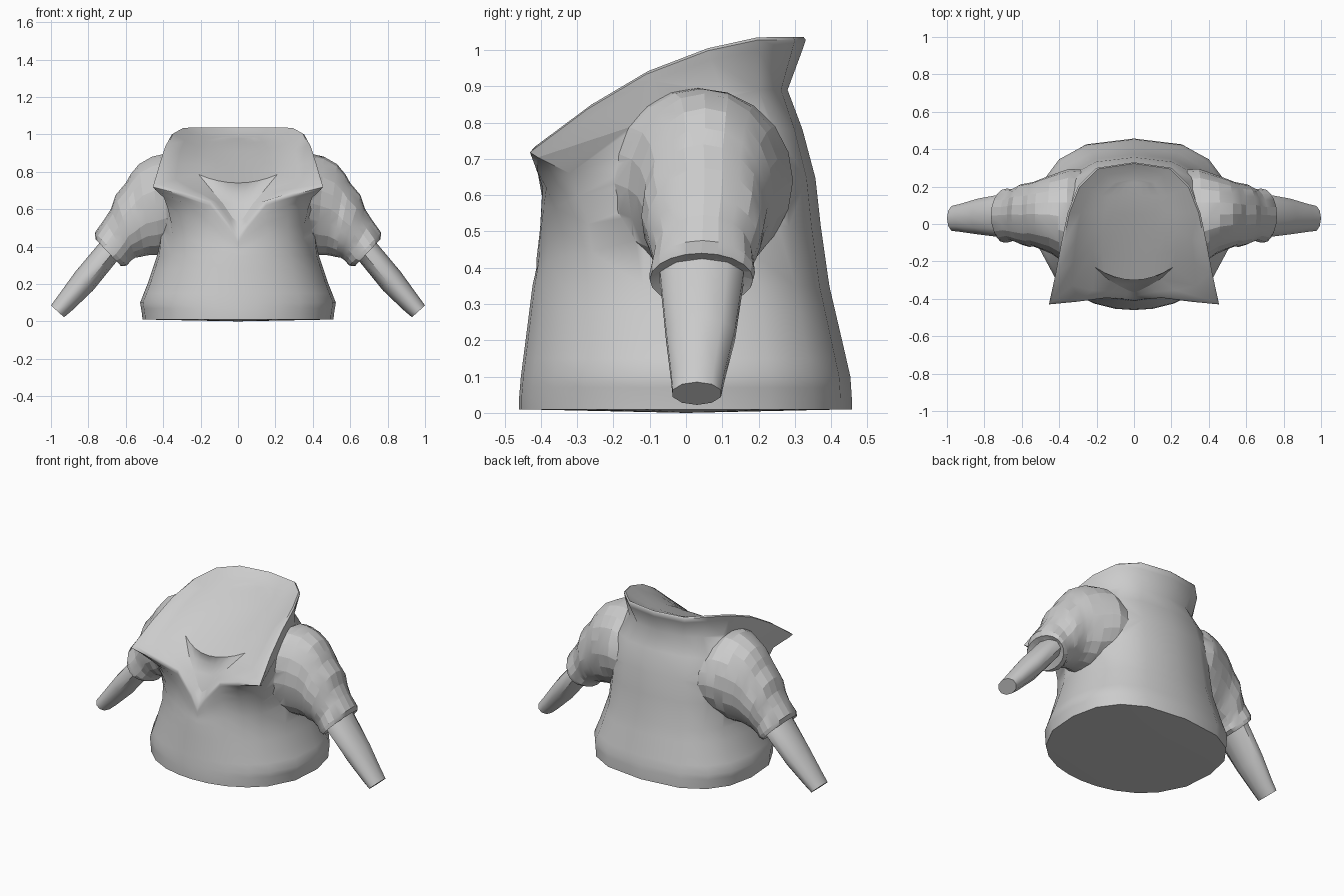
import bpy, bmesh, math
from mathutils import Vector

if "Cube" in bpy.data.objects:
    bpy.data.objects.remove(bpy.data.objects["Cube"])

grey = bpy.data.materials.new("cloth grey")
grey.diffuse_color = (0.6, 0.6, 0.6, 1)
grey.use_nodes = True
grey.node_tree.nodes["Principled BSDF"].inputs["Base Color"].default_value = grey.diffuse_color


def finish(name, bm, crease=()):
    """Clean the mesh, mark creases between the given points, make the object."""
    bmesh.ops.remove_doubles(bm, verts=bm.verts, dist=0.0005)
    bmesh.ops.recalc_face_normals(bm, faces=bm.faces)
    marked = {v for v in bm.verts if any((v.co - Vector(p)).length < 0.001 for p in crease)}
    for e in bm.edges:
        if e.verts[0] in marked and e.verts[1] in marked:
            e.smooth = False
    me = bpy.data.meshes.new(name)
    bm.to_mesh(me)
    bm.free()
    me.materials.append(grey)
    ob = bpy.data.objects.new(name, me)
    bpy.context.collection.objects.link(ob)
    return ob


def activate(ob):
    bpy.ops.object.select_all(action='DESELECT')
    ob.select_set(True)
    bpy.context.view_layer.objects.active = ob


def smooth(ob, angle):
    activate(ob)
    bpy.ops.object.shade_smooth_by_angle(angle=math.radians(angle))


def bridge(bm, rings, closed=True):
    """Join rows of points with quads and return the vertex rows."""
    rows = [[bm.verts.new(p) for p in r] for r in rings]
    for a, b in zip(rows, rows[1:]):
        n = len(a)
        for i in range(n if closed else n - 1):
            j = (i + 1) % n
            bm.faces.new((a[i], a[j], b[j], b[i]))
    return rows


def full(half):
    """Mirror a half ring running from back centre to front centre."""
    half = [Vector(p) for p in half]
    return half + [Vector((-p.x, p.y, p.z)) for p in half[-2:0:-1]]


# Torso outline by height: z, half width, back y, front y
BODY = [(0.01, 0.512, 0.457, -0.46), (0.04, 0.515, 0.457, -0.46), (0.10, 0.525, 0.453, -0.455),
        (0.20, 0.485, 0.43, -0.442), (0.35, 0.435, 0.395, -0.423), (0.50, 0.42, 0.373, -0.40),
        (0.68, 0.41, 0.353, -0.395), (0.80, 0.395, 0.315, -0.385), (0.89, 0.36, 0.28, -0.37)]
ANGLES = [math.radians(a) for a in (0, 24, 45, 65, 85, 105, 127, 142, 157, 170, 180)]


def body_point(t, z):
    k = 0
    while k < len(BODY) - 2 and z > BODY[k + 1][0]:
        k += 1
    a, b = BODY[k], BODY[k + 1]
    f = (z - a[0]) / (b[0] - a[0])
    rx, back, front = (a[c] + (b[c] - a[c]) * f for c in (1, 2, 3))
    s, c = max(math.sin(t), 0), math.cos(t)
    # The back is squarer than the front
    e = 0.78 if c > 0 else 0.94
    return Vector((rx * s ** e, (back if c > 0 else -front) * math.copysign(abs(c) ** e, c), z))


# Collar curves, back centre to front centre: neck seam, rim, inner fold
NECK = [(0, .28, .89), (.16, .262, .89), (.26, .20, .89), (.33, .10, .885), (.365, -.02, .86),
        (.385, -.15, .79), (.395, -.32, .66), (.265, -.385, .62), (.14, -.392, .57),
        (.05, -.405, .46), (0, -.412, .40)]
RIM = [(0, .33, 1.04), (.2, .30, 1.04), (.30, .20, 1.04), (.355, .06, 1.01), (.39, -.11, .945),
       (.42, -.27, .85), (.455, -.43, .73), (.30, -.415, .69), (.15, -.395, .645),
       (.05, -.402, .52), (0, -.412, .435)]
FOLD = [(0, .24, .985), (.11, .22, .985), (.18, .15, .965), (.215, .06, .935), (.225, -.04, .895),
        (.225, -.14, .84), (.21, -.23, .785), (.14, -.295, .70), (.08, -.33, .63),
        (.03, -.355, .555), (0, -.365, .53)]

# Torso and collar in one skin
bm = bmesh.new()
rings = [full([body_point(t, z) for t in ANGLES]) for z in (.01, .04, .07, .10, .15, .20, .28, .35)]
for s, w in ((0.3, 0.08), (0.55, 0.3), (0.8, 0.65)):
    ring = []
    for t, n in zip(ANGLES, NECK):
        p = body_point(t, .35 + (n[2] - .35) * s)
        q = p.lerp(Vector(n), w if t > 2 else 0)
        ring.append((q.x, q.y, p.z))
    rings.append(full(ring))
rings.append(full(NECK))
# Rolled edge under the rim
rings.append(full([Vector(r).lerp(Vector(n), 0.2) - Vector((0, 0, 0.012))
                   for r, n in zip(RIM, NECK)]))
rings.append(full([Vector(r) - Vector((0, 0, 0.012)) for r in RIM]))
rings.append(full([Vector(r).lerp(Vector(f), 0.07) for r, f in zip(RIM, FOLD)]))
rings.append(full([Vector(r).lerp(Vector(f), 0.5) - Vector((0, 0, 0.006 if i < 6 else 0))
                   for i, (r, f) in enumerate(zip(RIM, FOLD))]))
rings.append(full(FOLD))
rows = bridge(bm, rings)
base = bm.verts.new((0, 0, 0))
for a, b in zip(rows[0], rows[0][1:] + rows[0][:1]):
    bm.faces.new((a, b, base))

# Neck floor, then the throat panel set behind the lapels: forward bow and sag per row
BOW = [(0, .008), (0, .012), (-.01, .028), (-.02, .04), (-.04, .043), (-.07, .045),
       (.01, .015), (.01, .0), (.0, .0)]
floor = []
for p, (dy, sag) in zip(FOLD[1:10], BOW):
    row = []
    for k in range(9):
        u = 1 - k / 4
        w = 1 - u * u
        row.append((p[0] * u, p[1] + dy * w, p[2] - sag * w))
    floor.append(row)
cloth = bridge(bm, floor, closed=False)
for row, p in ((cloth[0], FOLD[0]), (cloth[-1], FOLD[-1])):
    tip = bm.verts.new(p)
    for a, b in zip(row, row[1:]):
        bm.faces.new((a, b, tip))
body = finish("jacket_body", bm, floor[5] + full(FOLD)[6:15])


def tube(name, sections, sides, side):
    """Loft ellipses given as upper (x, z), lower (x, z), front y, back y."""
    bm = bmesh.new()
    rings = []
    for ux, uz, lx, lz, y0, y1 in sections:
        ring = []
        for k in range(sides):
            t = 2 * math.pi * k / sides
            c, s = math.cos(t), math.sin(t)
            ring.append((side * ((ux + lx) / 2 + (ux - lx) / 2 * c),
                         (y0 + y1) / 2 + (y1 - y0) / 2 * s,
                         (uz + lz) / 2 + (uz - lz) / 2 * c))
        rings.append(ring)
    rows = bridge(bm, rings)
    bm.faces.new(rows[0])
    bm.faces.new(rows[-1])
    return finish(name, bm)


# Rumpled upper sleeve, spreading into the shoulder, with a rolled cuff
SLEEVE = [(.29, .86, .27, .39, -.24, .29), (.36, .895, .33, .385, -.225, .295),
          (.405, .893, .375, .37, -.195, .28), (.46, .88, .42, .355, -.16, .262),
          (.53, .84, .47, .355, -.135, .24), (.575, .785, .50, .35, -.12, .225),
          (.60, .74, .52, .345, -.123, .22), (.655, .675, .55, .34, -.11, .213),
          (.68, .60, .565, .33, -.10, .20), (.715, .545, .58, .315, -.09, .185),
          (.765, .475, .595, .298, -.10, .19), (.762, .44, .625, .295, -.10, .185),
          (.735, .425, .645, .325, -.07, .16)]
# Tapered lower sleeve
FOREARM = [(.70, .46, .61, .36, -.07, .155), (.74, .42, .645, .325, -.077, .165),
           (.87, .265, .775, .165, -.06, .14), (.96, .14, .885, .06, -.045, .11),
           (1.0, .085, .93, .022, -.04, .10)]
for side, word in ((1, "right"), (-1, "left")):
    sleeve = tube(word + "_upper_sleeve", SLEEVE, 20, side)
    smooth(tube(word + "_lower_sleeve", FOREARM, 10, side), 50)
    # Sew the sleeve into the torso
    mod = body.modifiers.new("sew", 'BOOLEAN')
    mod.operation, mod.solver, mod.object = 'UNION', 'EXACT', sleeve
    activate(body)
    bpy.ops.object.modifier_apply(modifier=mod.name)
    bpy.data.objects.remove(sleeve)
smooth(body, 58)
